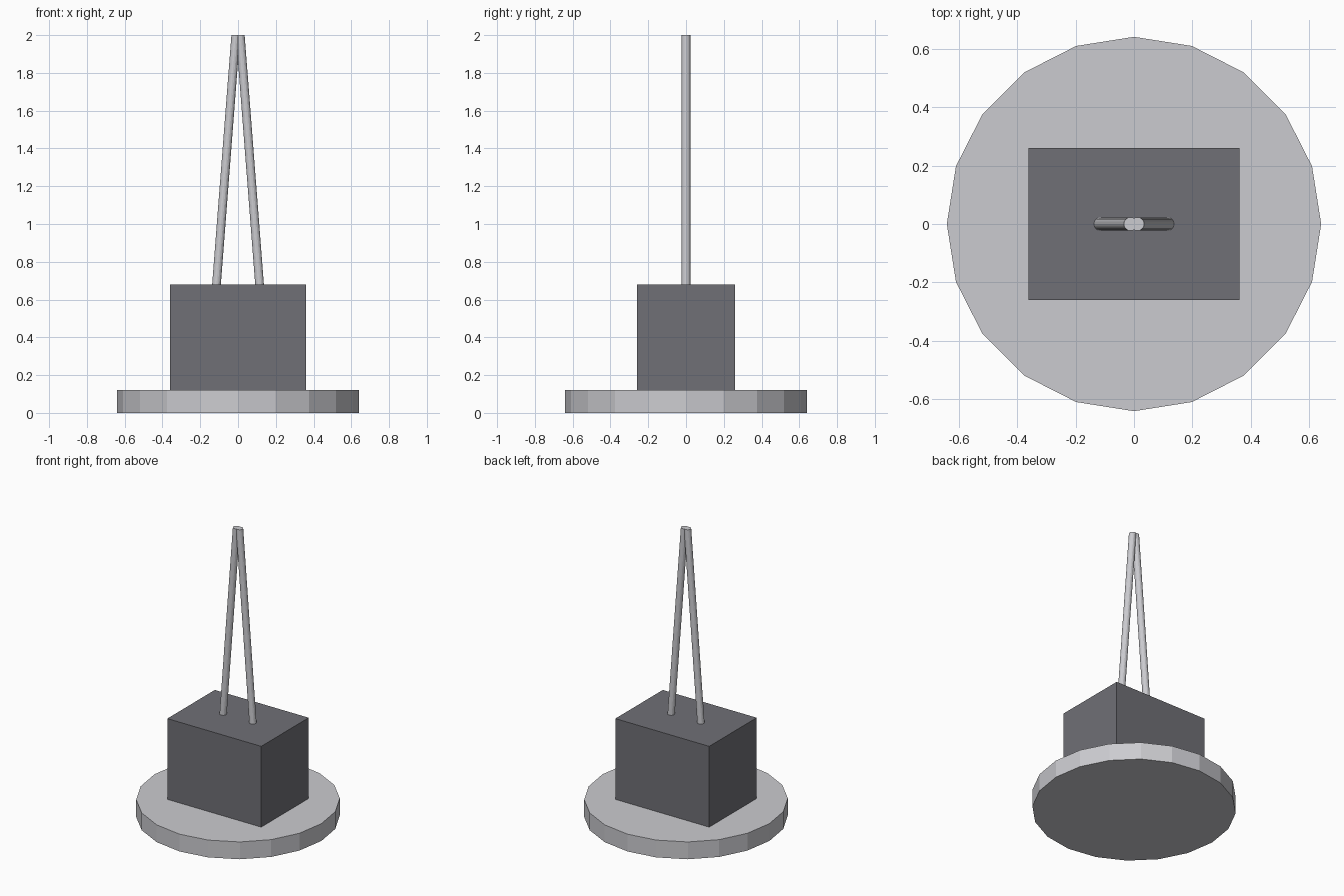
import bpy
import bmesh
from mathutils import Matrix, Vector

cube = bpy.data.objects.get("Cube")
if cube:
    bpy.data.objects.remove(cube, do_unlink=True)


def material(name, colour):
    mat = bpy.data.materials.new(name)
    mat.use_nodes = True
    mat.diffuse_color = colour
    mat.node_tree.nodes["Principled BSDF"].inputs["Base Color"].default_value = colour
    return mat


light_grey = material("light grey", (0.6, 0.6, 0.63, 1))
dark_grey = material("dark grey", (0.16, 0.16, 0.18, 1))


def add_object(name, bm, mat):
    mesh = bpy.data.meshes.new(name)
    bm.to_mesh(mesh)
    bm.free()
    mesh.materials.append(mat)
    obj = bpy.data.objects.new(name, mesh)
    bpy.context.collection.objects.link(obj)
    return obj


def column(name, start, end, radius, sides, mat):
    """Prism with level end caps, leaning from start to end."""
    start, end = Vector(start), Vector(end)
    bm = bmesh.new()
    bmesh.ops.create_cone(bm, cap_ends=True, segments=sides,
                          radius1=radius, radius2=radius, depth=1)
    for v in bm.verts:
        v.co = start.lerp(end, v.co.z + 0.5) + Vector((v.co.x, v.co.y, 0))
    return add_object(name, bm, mat)


# Round base plate
column("base_plate", (0, 0, 0), (0, 0, 0.12), 0.64, 20, light_grey)

# Rectangular body
bm = bmesh.new()
bmesh.ops.create_cube(bm, size=1, matrix=Matrix.Translation((0, 0, 0.4))
                      @ Matrix.Diagonal((0.72, 0.52, 0.56, 1)))
add_object("body_block", bm, dark_grey)

# Two rods leaning together at the top
for side, label in ((1, "left"), (-1, "right")):
    column(label + "_rod", (side * 0.114, 0, 0.68), (side * 0.012, 0, 2),
           0.023, 16, light_grey)
